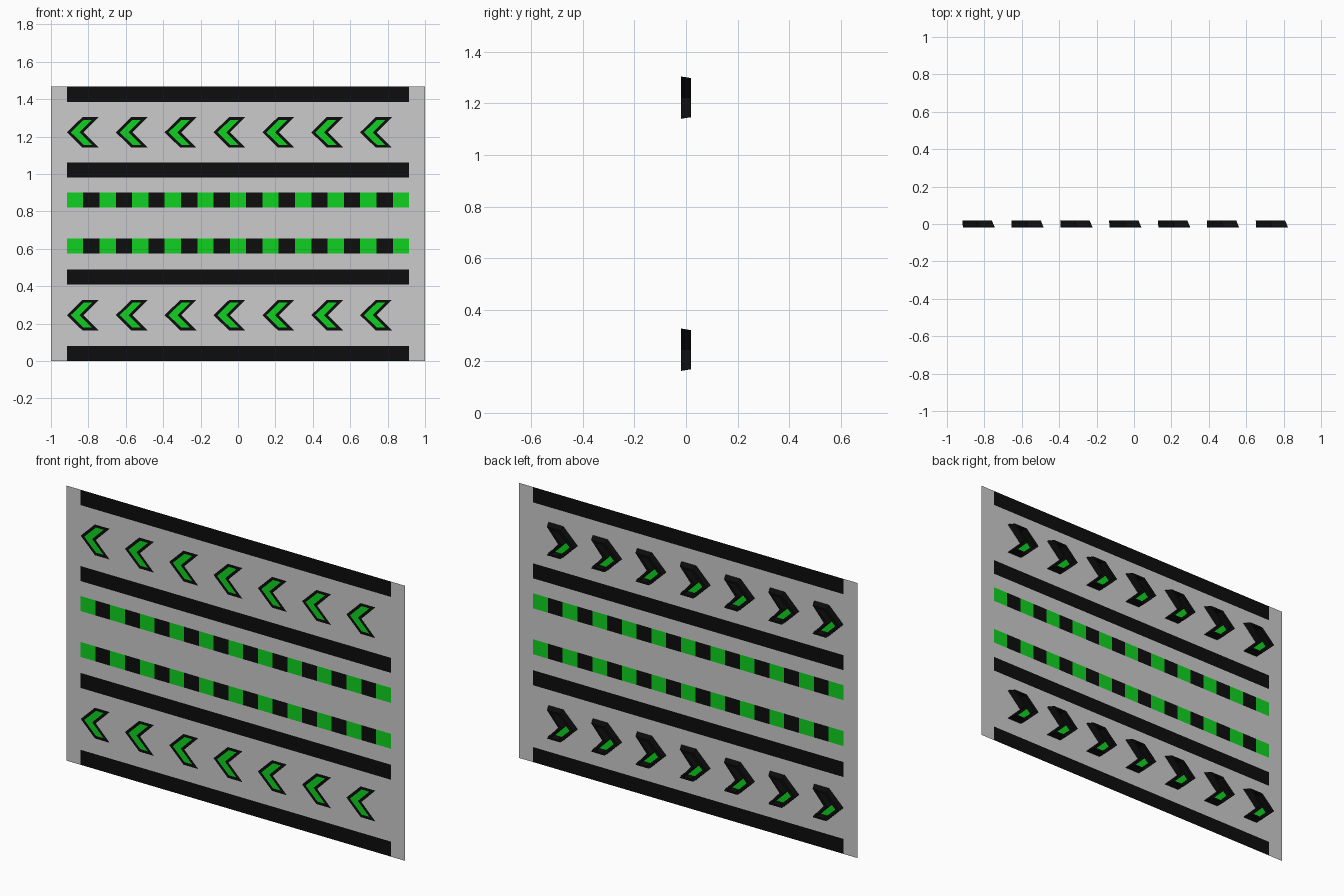
import bpy, bmesh
from mathutils import Vector

if "Cube" in bpy.data.objects:
    bpy.data.objects.remove(bpy.data.objects["Cube"])

H = 1.467            # panel height
EDGE = 0.915         # half length of the stripes
FRONT, BACK = -0.019, 0.019
STEP = 0.2613        # chevron spacing
LANES = [(0.08, 0.41), (1.06, 1.385)]


def material(name, rgb):
    m = bpy.data.materials.new(name)
    m.diffuse_color = (*rgb, 1)
    m.use_nodes = True
    m.node_tree.nodes["Principled BSDF"].inputs["Base Color"].default_value = m.diffuse_color
    return m


black = material("black", (0.004, 0.004, 0.004))
green = material("green", (0.005, 0.65, 0.015))


def finish(bm, name, mats=()):
    me = bpy.data.meshes.new(name)
    bm.to_mesh(me)
    bm.free()
    for m in mats:
        me.materials.append(m)
    ob = bpy.data.objects.new(name, me)
    bpy.context.collection.objects.link(ob)
    return ob


def loop(bm, pts, y):
    return [bm.verts.new((x, y, z)) for x, z in pts]


def rect(x0, x1, z0, z1):
    return [(x0, z0), (x1, z0), (x1, z1), (x0, z1)]


def flat(name, rects, mats=()):
    bm = bmesh.new()
    for r in rects:
        bm.faces.new(loop(bm, rect(*r), FRONT))
    return finish(bm, name, mats)


def chevron(half, cx, cz):
    # half = tip, upper outer, upper end, notch ; mirrored downwards
    t, a, b, n = half
    pts = [t, a, b, n, (b[0], -b[1]), (a[0], -a[1])]
    return [(x + cx, z + cz) for x, z in pts]


OUTER = [(0, 0), (0.084, 0.082), (0.171, 0.082), (0.089, 0)]
INNER = [(0.021, 0), (0.090, 0.067), (0.135, 0.067), (0.068, 0)]
REAR = [(-0.002, 0), (0.076, 0.076), (0.155, 0.076), (0.089, 0)]
spots = [(-EDGE + i * STEP, (z0 + z1) / 2) for z0, z1 in LANES for i in range(7)]

# Solid black stripes
stripes = [(0, 0.08), (0.41, 0.49), (0.98, 1.06), (1.385, H)]
for i, (z0, z1) in enumerate(stripes):
    flat(f"black_stripe_{i}", [(-EDGE, EDGE, z0, z1)], [black])

# Dashed stripes, alternating green and black
dashes = [(0.575, 0.655), (0.82, 0.90)]
w = 2 * EDGE / 21
for z0, z1 in dashes:
    cells = [(-EDGE + i * w, -EDGE + (i + 1) * w, z0, z1) for i in range(21)]
    flat("green_dashes", cells[::2], [green])
    flat("black_dashes", cells[1::2], [black])

# Grey panel: stripe ends and plain bands
ends = [(s * 1.0, s * EDGE, z0, z1) if s < 0 else (EDGE, 1.0, z0, z1)
        for z0, z1 in stripes + dashes for s in (-1, 1)]
bands = [(-1, 1, 0.49, 0.575), (-1, 1, 0.655, 0.82), (-1, 1, 0.90, 0.98)]
flat("panel", ends + bands)

# Grey lanes with chevron-shaped openings
for z0, z1 in LANES:
    bm = bmesh.new()
    outlines = [rect(-1, 1, z0, z1)]
    outlines += [chevron(OUTER, cx, cz) for cx, cz in spots if z0 < cz < z1]
    for pts in outlines:
        vs = loop(bm, pts, FRONT)
        for a, b in zip(vs, vs[1:] + vs[:1]):
            bm.edges.new((a, b))
    bmesh.ops.triangle_fill(bm, use_beauty=True, edges=bm.edges[:],
                            normal=Vector((0, -1, 0)))
    finish(bm, "arrow_lane")

# Chevrons: green front face in a black frame that is hollow at the back
for cx, cz in spots:
    bm = bmesh.new()
    rings = [loop(bm, chevron(p, cx, cz), y) for p, y in
             ((INNER, FRONT), (OUTER, FRONT), (REAR, BACK), (INNER, BACK))]
    for k in range(4):
        r, s = rings[k], rings[(k + 1) % 4]
        for i in range(6):
            j = (i + 1) % 6
            bm.faces.new((r[i], r[j], s[j], s[i]))
    bmesh.ops.recalc_face_normals(bm, faces=bm.faces[:])
    v = rings[0]
    for quad in ((v[0], v[1], v[2], v[3]), (v[0], v[3], v[4], v[5])):
        bm.faces.new(quad).material_index = 1
    finish(bm, "chevron", [black, green])
